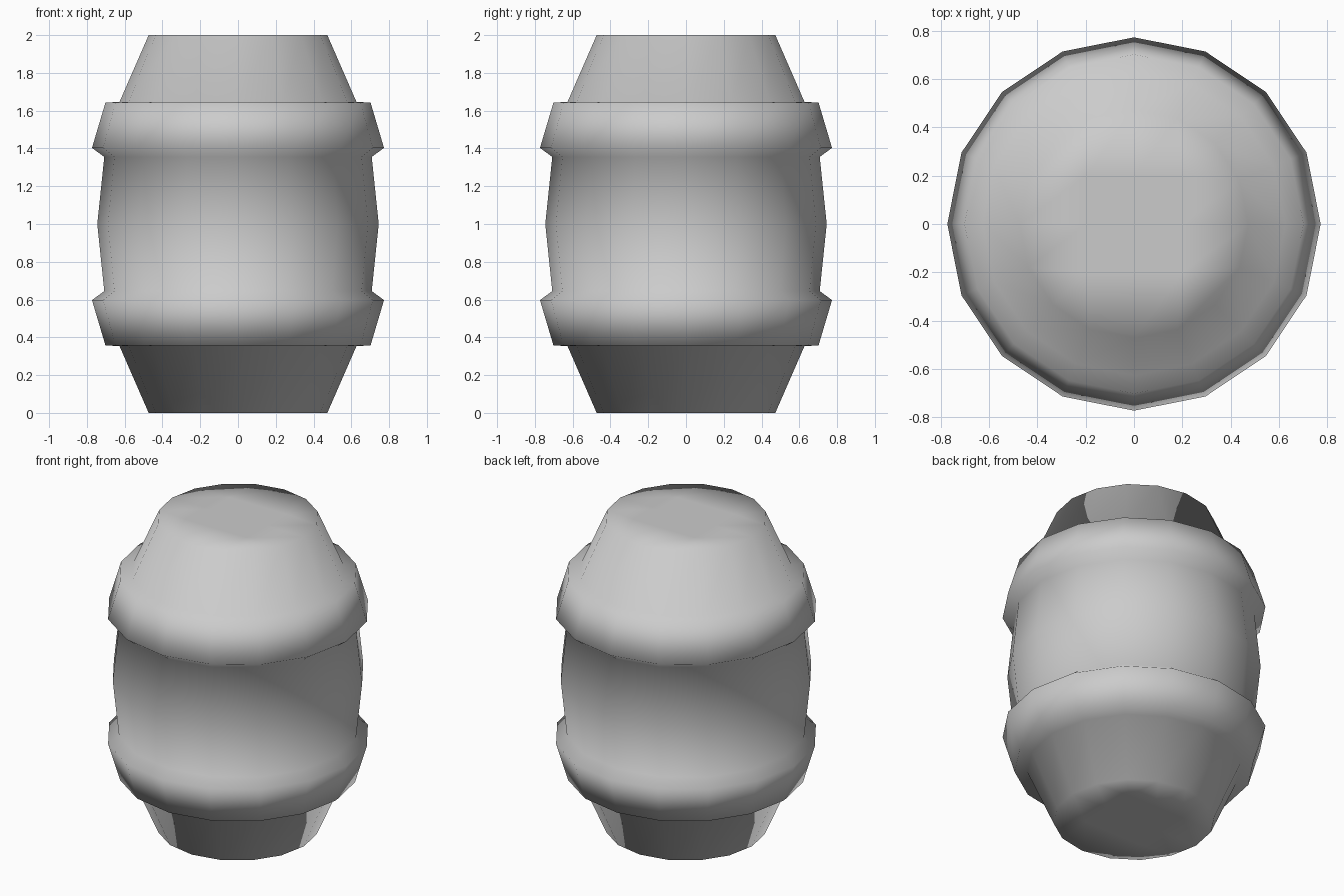
import bpy, bmesh
from math import sin, cos, pi, atan2

if "Cube" in bpy.data.objects:
    bpy.data.objects.remove(bpy.data.objects["Cube"])

SIDES = 16
# half profile (radius, z) from the base up to the belly
half = [(0.473, 0.0), (0.627, 0.353), (0.702, 0.358), (0.773, 0.597),
        (0.708, 0.645), (0.745, 1.0)]
profile = half + [(r, 2 - z) for r, z in reversed(half[:-1])]

bm = bmesh.new()

# staves and raised bands: one revolved wall
rings = [[bm.verts.new((r * cos(2 * pi * i / SIDES), r * sin(2 * pi * i / SIDES), z))
          for i in range(SIDES)] for r, z in profile]
for low, high in zip(rings, rings[1:]):
    for i in range(SIDES):
        j = (i + 1) % SIDES
        bm.faces.new((low[i], low[j], high[j], high[i]))


# flat ends: 4 x 4 quad grid fitted inside the round rim
def cap(rim, z):
    grid = {}
    for u in range(-2, 3):
        for v in range(-2, 3):
            if max(abs(u), abs(v)) == 2:
                grid[u, v] = rim[round(atan2(v, u) * SIDES / (2 * pi)) % SIDES]
            else:
                grid[u, v] = bm.verts.new((0.2 * u, 0.2 * v, z))
    for u in range(-2, 2):
        for v in range(-2, 2):
            bm.faces.new((grid[u, v], grid[u + 1, v], grid[u + 1, v + 1], grid[u, v + 1]))


cap(rings[0], 0.0)
cap(rings[-1], 2.0)

bmesh.ops.recalc_face_normals(bm, faces=bm.faces)
for f in bm.faces:
    f.smooth = True

mesh = bpy.data.meshes.new("barrel")
bm.to_mesh(mesh)
bm.free()
barrel = bpy.data.objects.new("barrel", mesh)
bpy.context.collection.objects.link(barrel)
